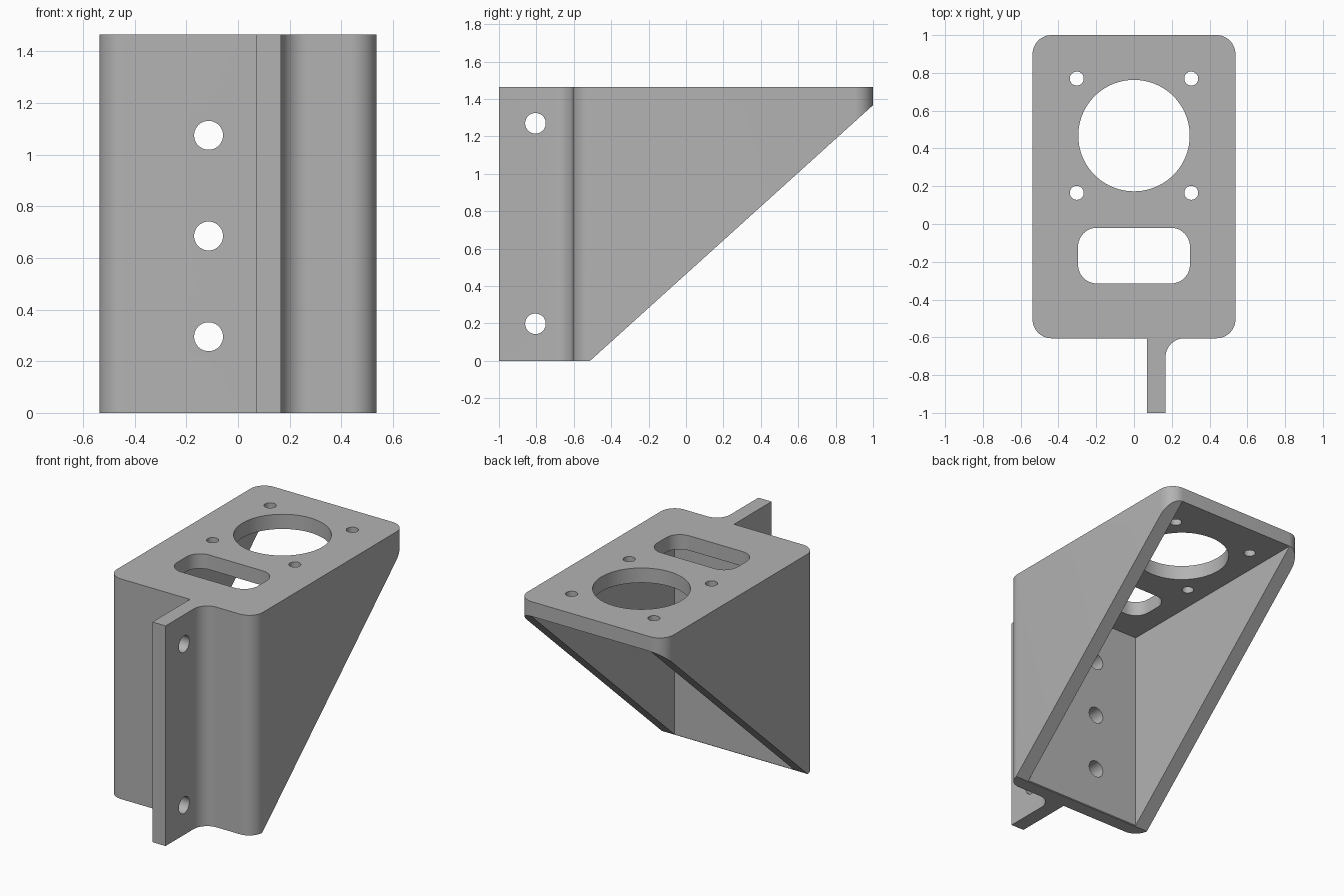
import bpy, bmesh
from math import pi, sin, cos
from mathutils import Vector

if "Cube" in bpy.data.objects:
    bpy.data.objects.remove(bpy.data.objects["Cube"])

HX, FRONT, BACK, TOP = 0.537, -0.605, 1.0, 1.465    # outer shell
WALL, PLATE, R = 0.097, 0.098, 0.1                  # thicknesses, corner radius
FX0, FX1 = 0.07, 0.167                              # mounting flange sides

grey = bpy.data.materials.new("plain grey")
grey.use_nodes = True
COLOUR = (0.45, 0.45, 0.45, 1)
grey.diffuse_color = COLOUR
grey.node_tree.nodes["Principled BSDF"].inputs["Base Color"].default_value = COLOUR


def arc(cx, cy, r, start, end, steps=12):
    return [(cx + r * cos(a), cy + r * sin(a))
            for a in (start + (end - start) * i / steps for i in range(steps + 1))]


def circle(cx, cy, r, n=40):
    return arc(cx, cy, r, 0, 2 * pi, n)[:-1]


def rounded_rect(x0, x1, y0, y1, r):
    return (arc(x0 + r, y0 + r, r, pi, 1.5 * pi) + arc(x1 - r, y0 + r, r, 1.5 * pi, 2 * pi)
            + arc(x1 - r, y1 - r, r, 0, pi / 2) + arc(x0 + r, y1 - r, r, pi / 2, pi))


def prism(name, points, axis, lo, hi):
    """Extrude a 2D outline along an axis; the outline uses the other two axes in order."""
    def place(p, d):
        v = list(p)
        v.insert("xyz".index(axis), d)
        return Vector(v)
    bm = bmesh.new()
    face = bm.faces.new([bm.verts.new(place(p, lo)) for p in points])
    new = bmesh.ops.extrude_face_region(bm, geom=[face])["geom"]
    shift = place((0, 0), hi - lo)
    bmesh.ops.translate(bm, vec=shift, verts=[g for g in new if isinstance(g, bmesh.types.BMVert)])
    bmesh.ops.recalc_face_normals(bm, faces=bm.faces)
    mesh = bpy.data.meshes.new(name)
    bm.to_mesh(mesh)
    bm.free()
    mesh.materials.append(grey)
    obj = bpy.data.objects.new(name, mesh)
    bpy.context.scene.collection.objects.link(obj)
    return obj


# Outer body: rounded box with a flange blended into its front wall
outline = (arc(-HX + R, FRONT + R, R, pi, 1.5 * pi)
           + [(FX0, FRONT), (FX0, -1), (FX1, -1)]
           + arc(FX1 + R, FRONT - R, R, pi, pi / 2)
           + arc(HX - R, FRONT + R, R, 1.5 * pi, 2 * pi)
           + arc(HX - R, BACK - R, R, 0, pi / 2)
           + arc(-HX + R, BACK - R, R, pi / 2, pi))
bracket = prism("bracket", outline, "z", 0, TOP)

# Sloped underside and open interior
inner_y, under = FRONT + WALL, TOP - PLATE
slope = under / (BACK + 0.513)
cutters = [
    prism("slope_cutter", [(-0.513 - 0.5, -0.5 * slope), (-0.513 + 2, 2 * slope), (1.487, -1), (-1.013, -1)],
          "x", -2, 2),
    prism("interior_cutter", [(inner_y, -1), (2, -1), (2, under), (inner_y, under)],
          "x", -HX + WALL, HX - WALL),
    # Top plate openings
    prism("bore_cutter", circle(0, 0.468, 0.295, 80), "z", 1.2, 2),
    prism("slot_cutter", rounded_rect(-0.296, 0.296, -0.315, -0.02, R), "z", 1.2, 2),
]
for x in (-0.303, 0.303):
    for y in (0.165, 0.77):
        cutters.append(prism("screw_cutter", circle(x, y, 0.037), "z", 1.2, 2))
# Front wall holes
for z in (0.295, 0.685, 1.075):
    cutters.append(prism("wall_hole_cutter", circle(-0.114, z, 0.056), "y", -0.8, -0.3))
# Flange holes
for z in (0.198, 1.27):
    cutters.append(prism("flange_hole_cutter", circle(-0.805, z, 0.055), "x", 0, 0.3))

for c in cutters:
    c.hide_render = True
    mod = bracket.modifiers.new(c.name, "BOOLEAN")
    mod.operation, mod.solver, mod.object = "DIFFERENCE", "EXACT", c

# Bake the cuts, then drop the cutters
bpy.context.view_layer.update()
baked = bpy.data.meshes.new_from_object(bracket.evaluated_get(bpy.context.evaluated_depsgraph_get()))
bracket.modifiers.clear()
bracket.data = baked
for c in cutters:
    bpy.data.objects.remove(c)

bpy.ops.object.select_all(action="DESELECT")
bracket.select_set(True)
bpy.context.view_layer.objects.active = bracket
bpy.ops.object.shade_smooth_by_angle(angle=pi / 6)
